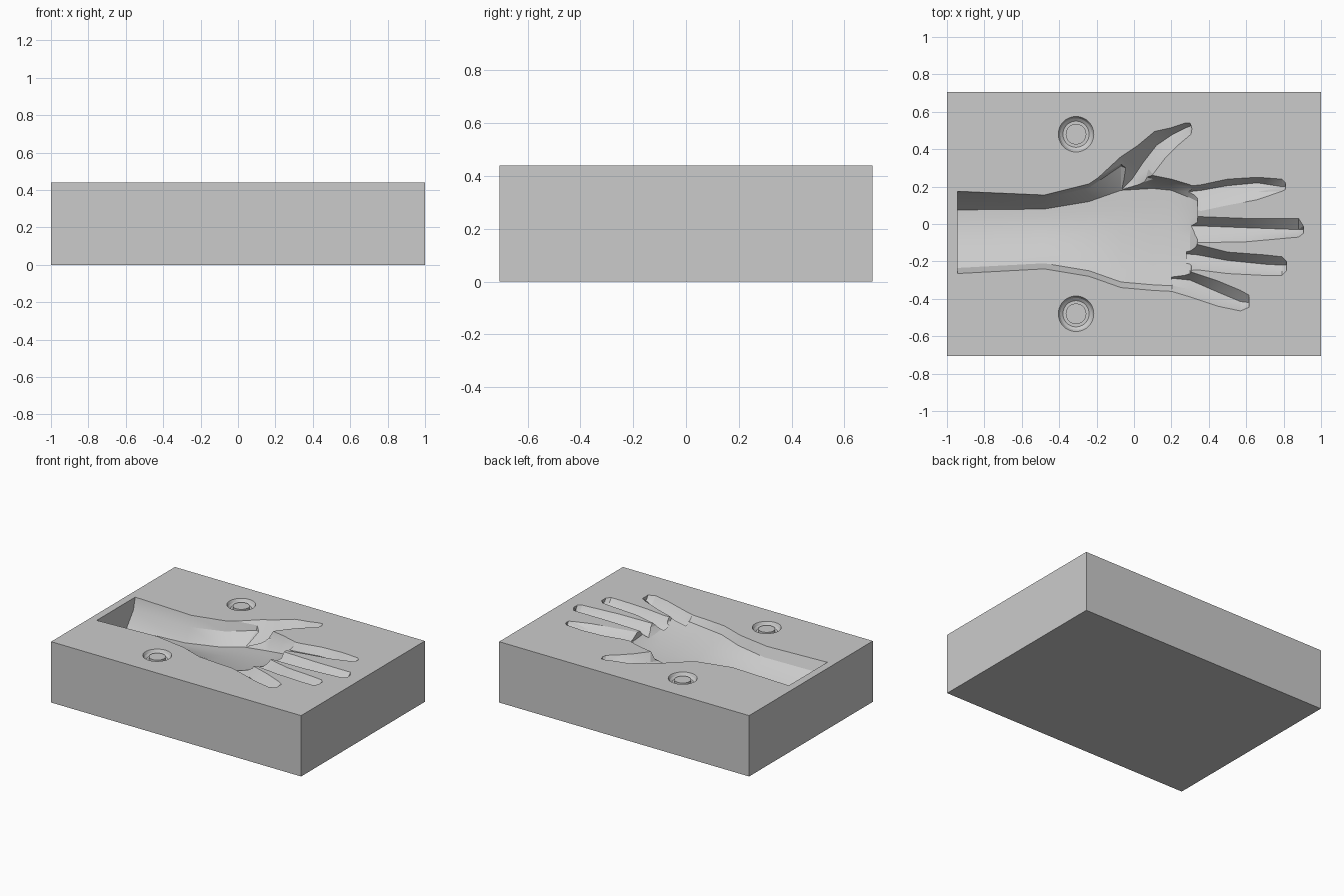
import bpy
import bmesh
import math
from mathutils import Vector

TOP = 0.44          # height of the block's upper face
ABOVE = TOP + 0.06  # how far cutters stick out above the block

old = bpy.data.objects.get("Cube")
if old:
    bpy.data.objects.remove(old, do_unlink=True)


def make_object(name, bm):
    bmesh.ops.recalc_face_normals(bm, faces=bm.faces)
    mesh = bpy.data.meshes.new(name)
    bm.to_mesh(mesh)
    bm.free()
    obj = bpy.data.objects.new(name, mesh)
    bpy.context.scene.collection.objects.link(obj)
    return obj


def loft(name, rings):
    """Closed solid skinned over cross-sections with equal point counts."""
    bm = bmesh.new()
    loops = [[bm.verts.new(p) for p in ring] for ring in rings]
    count = len(loops[0])
    for a, b in zip(loops, loops[1:]):
        for i in range(count):
            j = (i + 1) % count
            bm.faces.new((a[i], a[j], b[j], b[i]))
    bm.faces.new(loops[0])
    bm.faces.new(loops[-1])
    bmesh.ops.triangulate(bm, faces=bm.faces)
    return make_object(name, bm)


def arm_ring(x, upper, crease, lower, depth):
    """Steep wall on the thumb side, rounded floor rising to the other side."""
    section = [(upper, -0.06), (upper, 0), (upper - 0.02, depth * 0.45), (crease, depth)]
    end = lower + 0.03
    steps = 7
    for i in range(1, steps + 1):
        t = i / steps
        section.append((crease + (end - crease) * t, depth * (1 - 0.6 * t * t)))
    section += [(lower, 0), (lower, -0.06)]
    return [(x, y, TOP - d) for y, d in section]


def groove_ring(a, crease, b, depth):
    """V-shaped section from edge a, down to the crease, up to edge b."""
    a, crease, b = Vector(a), Vector(crease), Vector(b)
    mid = crease.lerp(b, 0.55)
    return [(*a, ABOVE), (*a, TOP), (*crease, TOP - depth),
            (*mid, TOP - depth * 0.6), (*b, TOP), (*b, ABOVE)]


# Forearm and palm: x, thumb-side edge, crease, other edge, depth
ARM = [(-0.945, 0.175, 0.075, -0.265, 0.19),
       (-0.48, 0.155, 0.08, -0.24, 0.17),
       (-0.24, 0.215, 0.12, -0.28, 0.15),
       (-0.07, 0.33, 0.18, -0.34, 0.13),
       (0.1, 0.26, 0.19, -0.355, 0.115),
       (0.2, 0.24, 0.18, -0.36, 0.1),
       (0.3, 0.21, 0.14, -0.28, 0.07),
       (0.34, 0.19, 0.12, -0.1, 0.045)]

# Fingers: x, upper edge, crease, lower edge, depth
FINGERS = {
    "index": [(0.27, 0.2, 0.17, 0.08, 0.05), (0.36, 0.21, 0.18, 0.07, 0.05),
              (0.5, 0.24, 0.205, 0.1, 0.05), (0.66, 0.25, 0.22, 0.13, 0.05),
              (0.79, 0.24, 0.2, 0.175, 0.035), (0.81, 0.22, 0.2, 0.185, 0.02)],
    "middle": [(0.27, 0.04, -0.01, -0.1, 0.06), (0.34, 0.04, -0.01, -0.1, 0.06),
               (0.6, 0.03, -0.02, -0.095, 0.06), (0.88, 0.03, -0.03, -0.07, 0.05),
               (0.905, -0.01, -0.03, -0.05, 0.03)],
    "ring": [(0.28, -0.11, -0.16, -0.25, 0.07), (0.34, -0.11, -0.165, -0.245, 0.07),
             (0.5, -0.15, -0.195, -0.265, 0.065), (0.7, -0.165, -0.215, -0.275, 0.06),
             (0.79, -0.175, -0.22, -0.275, 0.05), (0.815, -0.2, -0.22, -0.25, 0.03)],
    "little": [(0.2, -0.25, -0.29, -0.36, 0.06), (0.3, -0.255, -0.3, -0.39, 0.065),
               (0.45, -0.305, -0.365, -0.44, 0.06), (0.57, -0.355, -0.415, -0.465, 0.05),
               (0.615, -0.38, -0.42, -0.445, 0.03)],
}

# Thumb: outer edge, crease, inner edge, depth
THUMB = [((-0.2, 0.24), (-0.1, 0.15), (0.02, 0.08), 0.13),
         ((-0.07, 0.36), (-0.01, 0.24), (0.1, 0.17), 0.12),
         ((0.02, 0.42), (0.05, 0.33), (0.1, 0.265), 0.1),
         ((0.11, 0.495), (0.12, 0.42), (0.165, 0.35), 0.085),
         ((0.2, 0.515), (0.2, 0.475), (0.24, 0.425), 0.065),
         ((0.275, 0.54), (0.28, 0.515), (0.305, 0.48), 0.045),
         ((0.3, 0.54), (0.305, 0.525), (0.31, 0.51), 0.025)]

cutters = [loft("arm_cavity", [arm_ring(*s) for s in ARM]),
           loft("thumb_cavity", [groove_ring(*s) for s in THUMB])]
for finger, stations in FINGERS.items():
    rings = [groove_ring((x, a), (x, c), (x, b), d) for x, a, c, b, d in stations]
    cutters.append(loft(finger + "_finger_cavity", rings))


# Round alignment recesses, each leaving a low stud in the middle
def alignment_recess(name, x, y):
    profile = [(0.095, ABOVE), (0.095, TOP), (0.085, TOP - 0.018),
               (0.07, TOP - 0.03), (0.055, TOP - 0.03), (0.055, TOP - 0.01)]
    sides = 40
    rings = []
    for r, z in profile:
        angles = [2 * math.pi * i / sides for i in range(sides)]
        rings.append([(x + r * math.cos(t), y + r * math.sin(t), z) for t in angles])
    return loft(name, rings)


for side, y in (("back", 0.48), ("front", -0.48)):
    cutters.append(alignment_recess(side + "_alignment_recess", -0.31, y))

# Solid mould block
bm = bmesh.new()
bmesh.ops.create_cube(bm, size=1)
bmesh.ops.scale(bm, vec=(2, 1.414, TOP), verts=bm.verts)
bmesh.ops.translate(bm, vec=(0, 0, TOP / 2), verts=bm.verts)
block = make_object("mould_block", bm)

grey = bpy.data.materials.new("plain grey")
grey.use_nodes = True
colour = (0.6, 0.6, 0.6, 1)
grey.diffuse_color = colour
grey.node_tree.nodes["Principled BSDF"].inputs["Base Color"].default_value = colour
block.data.materials.append(grey)

# Carve every cavity, then discard the cutters
bpy.ops.object.select_all(action="DESELECT")
bpy.context.view_layer.objects.active = block
block.select_set(True)
for cutter in cutters:
    cutter.hide_render = True
    cutter.data.materials.append(grey)
    mod = block.modifiers.new(cutter.name, "BOOLEAN")
    mod.operation = "DIFFERENCE"
    mod.solver = "EXACT"
    mod.object = cutter
    bpy.ops.object.modifier_apply(modifier=mod.name)
    bpy.data.objects.remove(cutter, do_unlink=True)

bpy.ops.object.shade_smooth_by_angle(angle=math.radians(20))
